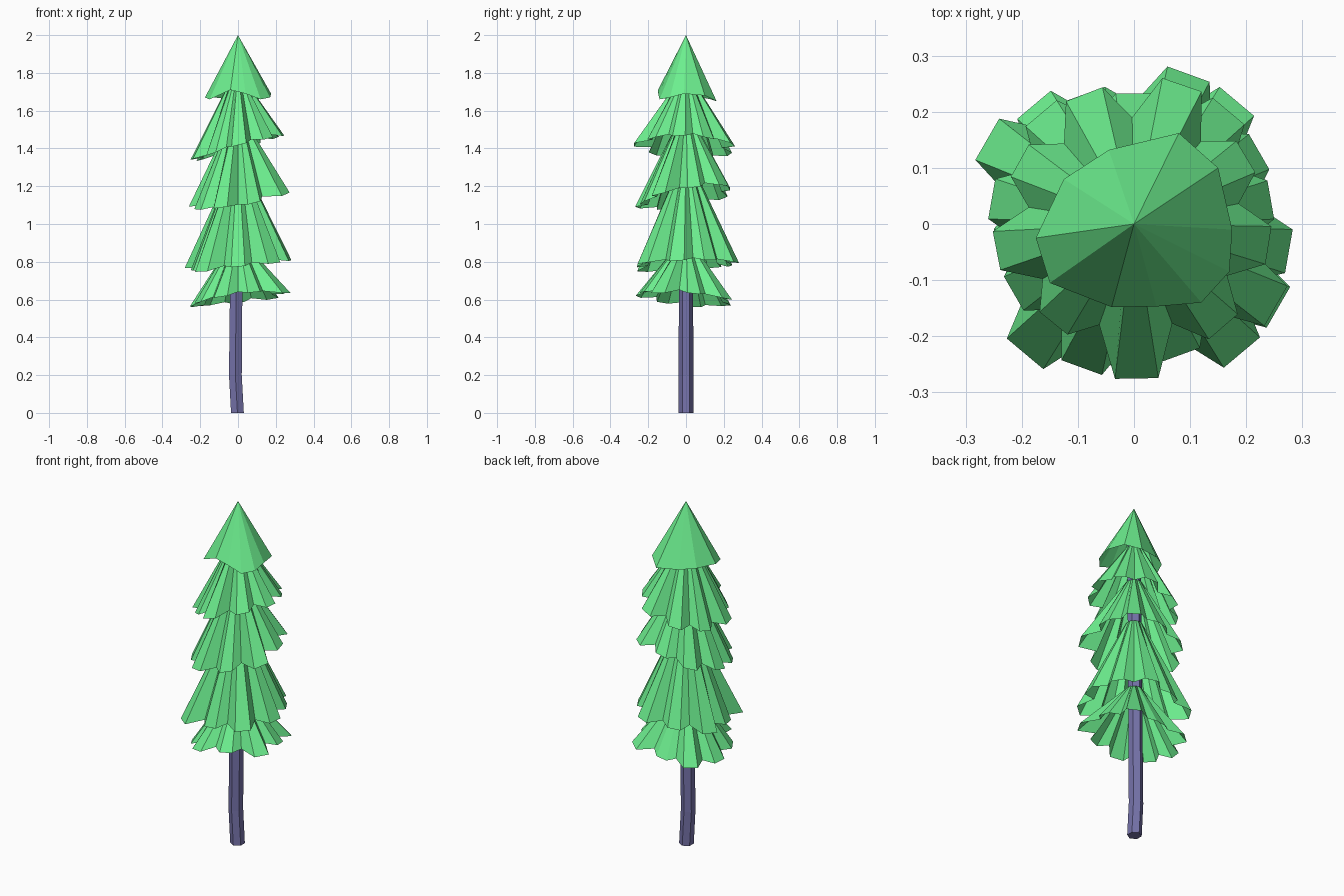
import bpy, bmesh, random
from math import sin, cos, radians, pi

if "Cube" in bpy.data.objects:
    bpy.data.objects.remove(bpy.data.objects["Cube"])

random.seed(4)


def material(name, color):
    m = bpy.data.materials.new(name)
    m.diffuse_color = (*color, 1)
    m.use_nodes = True
    m.node_tree.nodes["Principled BSDF"].inputs["Base Color"].default_value = m.diffuse_color
    return m


green = material("foliage", (0.15, 0.85, 0.27))
purple = material("bark", (0.18, 0.17, 0.40))


def loft(name, rings, mat, cap=False):
    """Skin a list of equally long vertex rings with flat faces."""
    bm = bmesh.new()
    vs = [[bm.verts.new(p) for p in ring] for ring in rings]
    n = len(vs[0])
    for a, b in zip(vs, vs[1:]):
        for i in range(n):
            j = (i + 1) % n
            bm.faces.new((a[i], a[j], b[j], b[i]))
    if cap:
        bm.faces.new(vs[0][::-1])
        bm.faces.new(vs[-1])
    bmesh.ops.remove_doubles(bm, verts=bm.verts, dist=1e-5)
    bmesh.ops.recalc_face_normals(bm, faces=bm.faces)
    me = bpy.data.meshes.new(name)
    bm.to_mesh(me)
    bm.free()
    me.materials.append(mat)
    ob = bpy.data.objects.new(name, me)
    bpy.context.collection.objects.link(ob)
    return ob


def skirt(name, top_z, rim_z, radii, phase, tilt, tilt_dir, valley):
    """Pleated branch tier: flat-ended petals (clockwise) with a crease between each pair."""
    rim, top = [], []
    pitch = 360 / len(radii)
    for k, r in enumerate(radii):
        mid = phase - k * pitch
        dz = random.uniform(-0.008, 0.008)
        for off, rr in ((8, r), (-8, r), (-pitch / 2, valley)):
            a = radians(mid + off)
            # longer petals hang lower than the creases
            z = rim_z + dz + tilt * cos(a - radians(tilt_dir)) + (0.012 if rr == valley else 0)
            rim.append((rr * cos(a), rr * sin(a), z))
            top.append((0.045 * cos(a), 0.045 * sin(a), top_z))
    return loft(name, [rim, top], green)


# Trunk, slightly bent near the ground
path = [(-0.003, 0, 0.039), (-0.014, 0.2, 0.039), (-0.010, 0.62, 0.038), (0, 1.80, 0.036)]
loft("trunk", [[(cx + r * cos(i * pi / 3 + pi / 6), r * sin(i * pi / 3 + pi / 6), z)
                for i in range(6)] for cx, z, r in path], purple, cap=True)

# Pointed crown
crown = [(-.175, -.025, 1.67), (-.15, -.105, 1.66), (-.04, -.148, 1.71), (.04, -.147, 1.69),
         (.12, -.14, 1.66), (.17, -.085, 1.67), (.175, -.01, 1.69), (.15, .10, 1.68),
         (.08, .162, 1.65), (-.045, .132, 1.66), (-.125, .08, 1.67)]
loft("crown", [crown, [(0, 0, 2)] * len(crown)], green)

# Branch tiers from top to bottom; alternate tiers are turned by half a petal
skirt("upper_tier", 1.75, 1.405, [.235, .25, .265, .235, .245, .245, .278, .23, .252],
      151, 0.07, -5, 0.19)
skirt("middle_tier", 1.54, 1.14, [.26, .235, .265, .25, .295, .25, .275, .25, .26],
      130, 0.07, 40, 0.20)
skirt("lower_tier", 1.29, 0.78, [.305, .25, .287, .26, .283, .302, .262, .305, .25],
      150, 0.028, 25, 0.215)
skirt("bottom_tier", 0.89, 0.602, [.28, .23, .288, .25, .30, .25, .272, .25, .255],
      130, 0.04, -30, 0.205)
